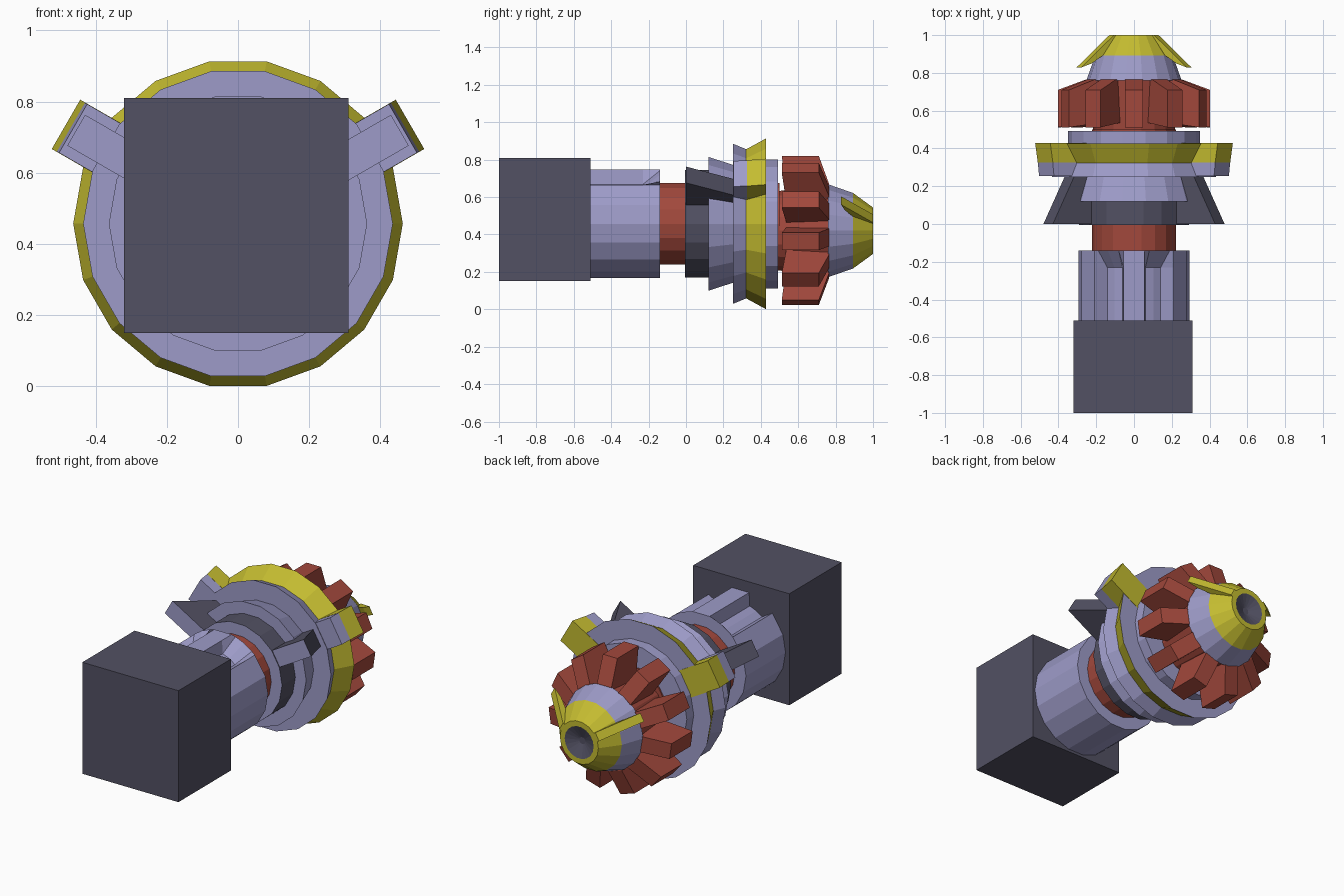
import bpy, bmesh
from math import sin, cos, radians, pi

if "Cube" in bpy.data.objects:
    bpy.data.objects.remove(bpy.data.objects["Cube"])


def material(name, rgb):
    m = bpy.data.materials.new(name)
    m.diffuse_color = (*rgb, 1)
    m.use_nodes = True
    m.node_tree.nodes["Principled BSDF"].inputs["Base Color"].default_value = m.diffuse_color
    return m


LILAC = material("lilac", (0.34, 0.33, 0.58))
DARK = material("dark", (0.085, 0.082, 0.125))
RED = material("red", (0.36, 0.065, 0.045))
YELLOW = material("yellow", (0.55, 0.50, 0.03))
AXIS, NOSE_AXIS = 0.457, 0.42   # heights of the main and nose axes


def finish(name, bm, mats):
    bmesh.ops.recalc_face_normals(bm, faces=bm.faces)
    me = bpy.data.meshes.new(name)
    bm.to_mesh(me)
    bm.free()
    for m in mats:
        me.materials.append(m)
    ob = bpy.data.objects.new(name, me)
    bpy.context.collection.objects.link(ob)
    return ob


def loft(name, rings, mats, seg_mats=None, cap_mats=(0, 0)):
    """Bridge successive rings of points and cap both ends."""
    bm = bmesh.new()
    vs = [[bm.verts.new(p) for p in ring] for ring in rings]
    n = len(vs[0])
    for k in range(len(vs) - 1):
        for i in range(n):
            j = (i + 1) % n
            f = bm.faces.new((vs[k][i], vs[k][j], vs[k + 1][j], vs[k + 1][i]))
            f.material_index = seg_mats[k] if seg_mats else 0
    for ring, m in ((vs[0], cap_mats[0]), (vs[-1], cap_mats[1])):
        bm.faces.new(ring).material_index = m
    return finish(name, bm, mats)


def lathe(name, profile, mats, seg_mats=None, cap_mats=(0, 0), z=AXIS, n=18):
    """Faceted solid around the y axis from (y, radius) pairs."""
    rings = [[(r * cos(2 * pi * i / n), y, z + r * sin(2 * pi * i / n))
              for i in range(n)] for y, r in profile]
    return loft(name, rings, mats, seg_mats, cap_mats)


def radial_plate(name, profile, width, angle, mat, z=AXIS, front=None):
    """Plate with a (y, radius) outline, standing out at the given angle."""
    a = radians(angle)
    bm = bmesh.new()
    sides = [[bm.verts.new((r * cos(a) - s * sin(a), y, z + r * sin(a) + s * cos(a)))
              for y, r in profile] for s in (-width / 2, width / 2)]
    bm.faces.new(sides[0])
    bm.faces.new(sides[1])
    n = len(profile)
    for i in range(n):
        j = (i + 1) % n
        bm.faces.new((sides[0][i], sides[0][j], sides[1][j], sides[1][i]))
    ob = finish(name, bm, [mat] + ([front] if front else []))
    if front:
        for p in ob.data.polygons:
            if p.normal.y < -0.9:
                p.material_index = 1
    return ob


# square base block
bm = bmesh.new()
bmesh.ops.create_cube(bm, size=1)
for v in bm.verts:
    v.co = (v.co.x * 0.63 - 0.005, v.co.y * 0.49 - 0.755, v.co.z * 0.66 + 0.48)
finish("base_block", bm, [DARK])

# barrel with two flutes on top that ramp out at the far end
flute = [(45, 0), (50, 1), (62, 1), (74, 1), (79, 0)]
outline = flute + [(180 - a, f) for a, f in reversed(flute)]
outline += [(a, 0) for a in range(160, 390, 20)]


def barrel_ring(y, depth):
    return [((0.295 - f * depth) * cos(radians(a)), y,
             AXIS + (0.295 - f * depth) * sin(radians(a))) for a, f in outline]


loft("fluted_barrel", [barrel_ring(-0.52, 0.075), barrel_ring(-0.23, 0.075),
                       barrel_ring(-0.14, 0.0)], [LILAC])

# central shaft
lathe("shaft", [(-0.15, 0.222), (0.50, 0.222)], [RED])

# collar, tapered disc, flange and rear disc
lathe("collar", [(-0.005, 0.292), (0.13, 0.292)], [DARK, LILAC], cap_mats=(1, 0))
lathe("tapered_disc", [(0.12, 0.363), (0.26, 0.317)], [LILAC])
lathe("flange", [(0.25, 0.435), (0.322, 0.405), (0.427, 0.463)],
      [LILAC, YELLOW], seg_mats=[0, 1])
lathe("rear_disc", [(0.42, 0.35), (0.492, 0.35)], [LILAC])

# pair of wings and flange tabs
for side, angle in (("right", 30), ("left", 150)):
    radial_plate("wing_" + side, [(0.0, 0.2), (0.0, 0.525), (0.26, 0.39), (0.26, 0.2)],
                 0.10, angle, DARK, front=LILAC)
    radial_plate("tab_front_" + side,
                 [(0.255, 0.3), (0.255, 0.535), (0.325, 0.542), (0.325, 0.3)],
                 0.158, angle, LILAC)
    radial_plate("tab_rear_" + side,
                 [(0.325, 0.3), (0.325, 0.542), (0.429, 0.558), (0.429, 0.3)],
                 0.16, angle, YELLOW)

# toothed wheel
lathe("wheel_hub", [(0.485, 0.215), (0.77, 0.24)], [RED], z=NOSE_AXIS)
for i in range(11):
    radial_plate(f"wheel_tooth_{i + 1}",
                 [(0.54, 0.18), (0.512, 0.40), (0.71, 0.40), (0.765, 0.25), (0.765, 0.18)],
                 0.095, 90 + i * 360 / 11, RED, z=NOSE_AXIS)

# nose cone with a shallow dark recess
lathe("nose", [(0.76, 0.252), (0.893, 0.205), (1.0, 0.126), (1.0, 0.095), (0.97, 0.02)],
      [LILAC, YELLOW, DARK], seg_mats=[0, 1, 1, 2], cap_mats=(0, 2), z=NOSE_AXIS)

# two swept fins on the nose
for side, angle in (("right", 29), ("left", 151)):
    radial_plate("nose_fin_" + side,
                 [(1.0, 0.10), (1.0, 0.135), (0.828, 0.335), (0.85, 0.27), (0.90, 0.19)],
                 0.05, angle, YELLOW, z=NOSE_AXIS)
